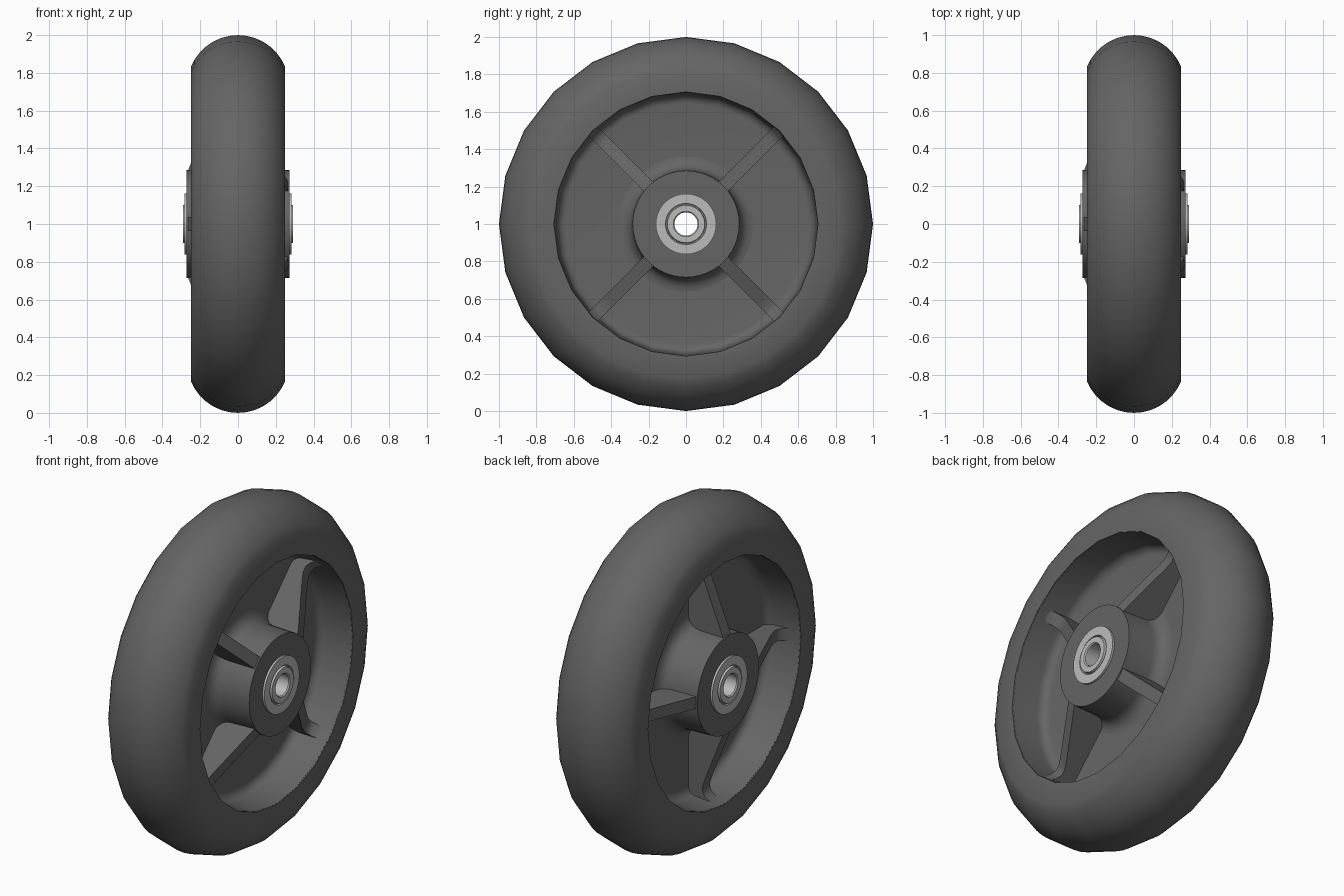
import bpy, bmesh, math
from mathutils import Matrix

if "Cube" in bpy.data.objects:
    bpy.data.objects.remove(bpy.data.objects["Cube"])

CENTER = Matrix.Translation((0, 0, 1))


def material(name, value):
    m = bpy.data.materials.new(name)
    m.diffuse_color = (value, value, value, 1)
    m.use_nodes = True
    m.node_tree.nodes["Principled BSDF"].inputs["Base Color"].default_value = m.diffuse_color
    return m


RUBBER = material("dark_grey", 0.13)
STEEL = material("light_grey", 0.5)


def finish(bm, name, mat):
    bmesh.ops.recalc_face_normals(bm, faces=bm.faces)
    bm.transform(CENTER)
    me = bpy.data.meshes.new(name)
    bm.to_mesh(me)
    bm.free()
    ob = bpy.data.objects.new(name, me)
    bpy.context.collection.objects.link(ob)
    me.materials.append(mat)
    bpy.ops.object.select_all(action='DESELECT')
    ob.select_set(True)
    bpy.context.view_layer.objects.active = ob
    bpy.ops.object.shade_smooth_by_angle(angle=math.radians(32))
    return ob


def lathe(name, half, sides, mat):
    """Spin a half profile of (x, radius), mirrored in x, around the x axis."""
    profile = half + [(-x, r) for x, r in reversed(half) if x > 1e-6]
    bm = bmesh.new()
    rings = []
    for k in range(sides):
        a = 2 * math.pi * k / sides
        rings.append([bm.verts.new((x, r * math.cos(a), r * math.sin(a)))
                      for x, r in profile])
    n = len(profile)
    for k in range(sides):
        p, q = rings[k], rings[(k + 1) % sides]
        for i in range(n):
            j = (i + 1) % n
            bm.faces.new((p[i], p[j], q[j], q[i]))
    return finish(bm, name, mat)


def fillet(cx, cr, rad, a0, a1, steps=5):
    return [(cx + rad * math.cos(math.radians(a0 + (a1 - a0) * i / steps)),
             cr + rad * math.sin(math.radians(a0 + (a1 - a0) * i / steps)))
            for i in range(steps + 1)]


# Tyre: flat sidewalls with a round tread
tread = fillet(0, 0.731, 0.269, 90, 21.6, 7)
lathe("tyre", tread + [(0.25, 0.707)], 24, RUBBER)

# Rim wall and central web, joined by a fillet
WEB = 0.04
lathe("rim_and_web",
      [(0.24, 0.73), (0.245, 0.706)]
      + fillet(WEB + 0.05, 0.645, 0.05, 90, 180)
      + [(WEB, 0.25)], 24, RUBBER)

# Hub with flared bases
lathe("hub",
      [(WEB - 0.01, 0.36)]
      + fillet(WEB + 0.07, 0.36, 0.07, 180, 270)
      + [(0.272, 0.285), (0.272, 0.155)], 48, RUBBER)

# Bearing with outer ring, shield groove and inner sleeve
lathe("bearing",
      [(0.26, 0.162), (0.284, 0.162), (0.284, 0.110), (0.272, 0.108),
       (0.272, 0.103), (0.290, 0.100), (0.290, 0.068), (0.284, 0.062)],
      40, STEEL)


def rib(name, side, angle, width=0.07):
    top = [(0.27, 0.265), (0.262, 0.29), (0.145, 0.58), (0.131, 0.625),
           (0.133, 0.655), (0.148, 0.678), (0.18, 0.698), (0.2, 0.71)]
    outline = [(0.02, 0.265)] + top + [(0.02, 0.71)]
    bm = bmesh.new()
    face = bm.faces.new([bm.verts.new((side * x, r, -width / 2)) for x, r in outline])
    ext = bmesh.ops.extrude_face_region(bm, geom=[face])
    moved = [v for v in ext["geom"] if isinstance(v, bmesh.types.BMVert)]
    bmesh.ops.translate(bm, verts=moved, vec=(0, 0, width))
    bm.transform(Matrix.Rotation(math.radians(angle), 4, 'X'))
    finish(bm, name, RUBBER)


# Ribs: diagonal on the right side, upright cross on the left side
for i in range(4):
    rib(f"right_rib_{i + 1}", 1, 45 + 90 * i)
    rib(f"left_rib_{i + 1}", -1, 90 * i)
